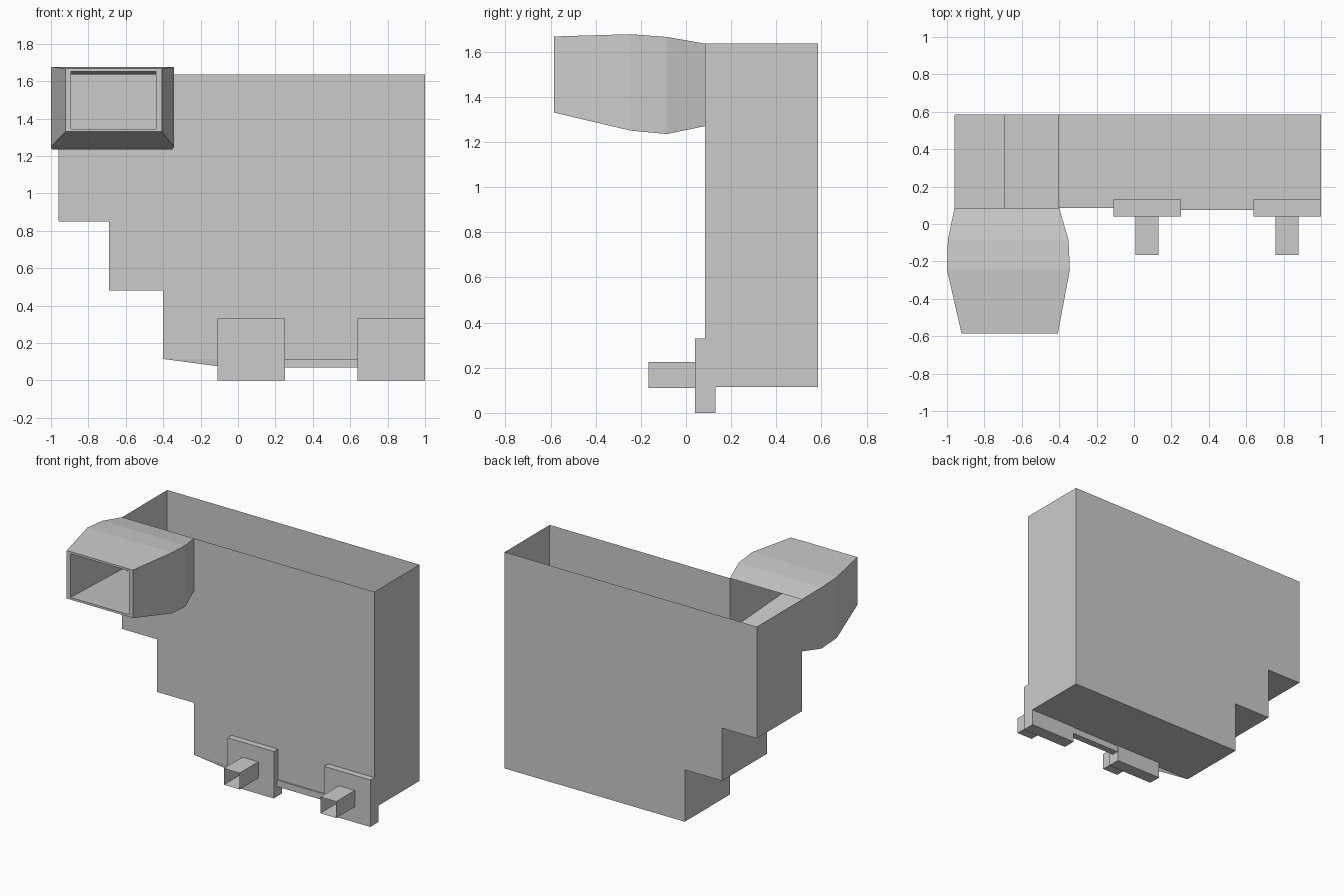
import bpy, bmesh

cube = bpy.data.objects.get("Cube")
if cube:
    bpy.data.objects.remove(cube, do_unlink=True)

grey = bpy.data.materials.new("plain grey")
grey.use_nodes = True
colour = (0.6, 0.6, 0.6, 1)
grey.diffuse_color = colour
grey.node_tree.nodes["Principled BSDF"].inputs["Base Color"].default_value = colour


def finish(name, bm, recalc=True):
    if recalc:
        bmesh.ops.recalc_face_normals(bm, faces=bm.faces)
    mesh = bpy.data.meshes.new(name)
    bm.to_mesh(mesh)
    bm.free()
    mesh.materials.append(grey)
    obj = bpy.data.objects.new(name, mesh)
    bpy.context.collection.objects.link(obj)
    return obj


def box(name, x, y, z, open_front=False):
    bm = bmesh.new()
    bmesh.ops.create_cube(bm, size=1)
    for v in bm.verts:
        v.co = [r[0] if c < 0 else r[1] for c, r in zip(v.co, (x, y, z))]
    if open_front:
        ends = [f for f in bm.faces if abs(f.normal.y) > 0.9]
        bmesh.ops.delete(bm, geom=ends, context="FACES_ONLY")
    return finish(name, bm, not open_front)


def ring(bm, y, x0, x1, z0, z1):
    return [bm.verts.new((x, y, z)) for x, z in ((x0, z0), (x1, z0), (x1, z1), (x0, z1))]


def bridge(bm, a, b):
    for i in range(4):
        j = (i + 1) % 4
        bm.faces.new((a[i], a[j], b[j], b[i]))


FRONT, BACK, TOP, FLOOR = 0.085, 0.585, 1.635, 0.115
PORT = (-0.96, -0.4, 1.27, TOP)

# Open-topped tank with a stepped underside
outline = [(-0.96, TOP), (-0.96, 0.85), (-0.69, 0.85), (-0.69, 0.48),
           (-0.4, 0.48), (-0.4, FLOOR), (1, FLOOR), (1, TOP)]
bm = bmesh.new()
front = [bm.verts.new((x, FRONT, z)) for x, z in outline]
back = [bm.verts.new((x, BACK, z)) for x, z in outline]
for i in range(len(outline) - 1):
    bm.faces.new((front[i], back[i], back[i + 1], front[i + 1]))
bm.faces.new(back[::-1])
# Front wall leaves the spout port open
low = bm.verts.new((-0.96, FRONT, PORT[2]))
inner = bm.verts.new((-0.4, FRONT, PORT[2]))
corner = bm.verts.new((-0.4, FRONT, TOP))
bm.faces.new([low] + front[1:] + [corner, inner])
finish("tank", bm, False)

# Spout: bulging outer skin, mouth rim and straight inner duct
bm = bmesh.new()
sections = [ring(bm, FRONT, *PORT),
            ring(bm, -0.085, -0.995, -0.35, 1.235, 1.665),
            ring(bm, -0.245, -1, -0.343, 1.25, 1.677),
            ring(bm, -0.585, -0.922, -0.407, 1.33, 1.667),
            ring(bm, -0.585, -0.893, -0.438, 1.345, 1.652),
            ring(bm, FRONT, *PORT)]
for a, b in zip(sections, sections[1:]):
    bridge(bm, a, b)
finish("spout", bm, False)

# Mounting plates with hollow pegs
for side, x in (("right", -0.11), ("left", 0.64)):
    box(side + "_mounting_plate", (x, x + 0.36), (0.04, 0.13), (0, 0.33))
    box(side + "_peg", (x + 0.117, x + 0.24), (-0.167, 0.04), (0.11, 0.225), True)

# Lower lip joining the plates to the tank
box("lower_lip", (0.2, 0.7), (0.075, 0.125), (0.07, FLOOR))
bm = bmesh.new()
bm.faces.new([bm.verts.new(p) for p in ((-0.4, FRONT, FLOOR), (-0.1, 0.09, 0.075),
                                       (-0.1, FRONT, FLOOR))])
finish("lip_gusset", bm, False)
